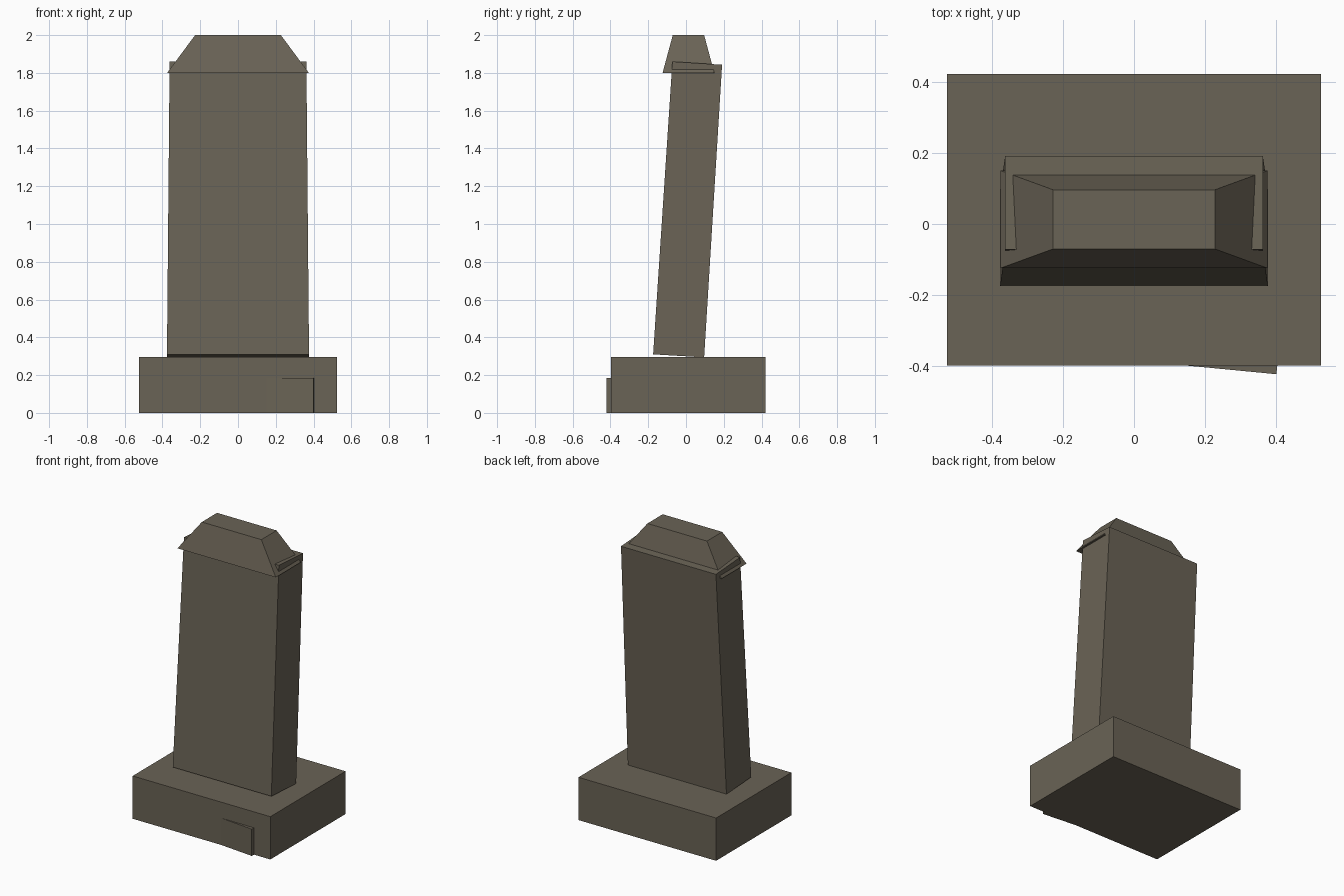
import bpy

if "Cube" in bpy.data.objects:
    bpy.data.objects.remove(bpy.data.objects["Cube"])

stone = bpy.data.materials.new("weathered_stone")
stone.diffuse_color = (0.144, 0.125, 0.092, 1.0)
stone.use_nodes = True
stone.node_tree.nodes["Principled BSDF"].inputs["Base Color"].default_value = stone.diffuse_color


def loft(name, bottom, top):
    """Closed six-sided block between two four-point rings (counter-clockwise from above)."""
    mesh = bpy.data.meshes.new(name)
    sides = [(i, (i + 1) % 4, (i + 1) % 4 + 4, i + 4) for i in range(4)]
    mesh.from_pydata(bottom + top, [], [(3, 2, 1, 0), (4, 5, 6, 7)] + sides)
    mesh.materials.append(stone)
    obj = bpy.data.objects.new(name, mesh)
    bpy.context.collection.objects.link(obj)
    return obj


def ring(half_x, front, back):
    """Rectangle ring from (y, z) of its front and back edges."""
    (yf, zf), (yb, zb) = front, back
    return [(-half_x, yf, zf), (half_x, yf, zf), (half_x, yb, zb), (-half_x, yb, zb)]


# Plinth
loft("plinth", ring(0.525, (-0.398, 0), (0.422, 0)),
     ring(0.525, (-0.398, 0.295), (0.422, 0.295)))

# Leaning slab, slightly narrower at the top, front edge lifted off the plinth
loft("leaning_slab", ring(0.376, (-0.174, 0.31), (0.096, 0.294)),
     ring(0.362, (-0.072, 1.86), (0.191, 1.843)))

# Tapered cap sunk over the top of the slab
loft("cap", ring(0.375, (-0.124, 1.8), (0.15, 1.8)),
     ring(0.227, (-0.07, 2.0), (0.096, 2.0)))

# Broken chunk, turned slightly and poking out of the plinth front
foot = [(0.14, -0.397), (0.4, -0.422), (0.415, -0.28), (0.155, -0.255)]
loft("loose_chunk", [(x, y, 0) for x, y in foot], [(x, y, 0.185) for x, y in foot])
